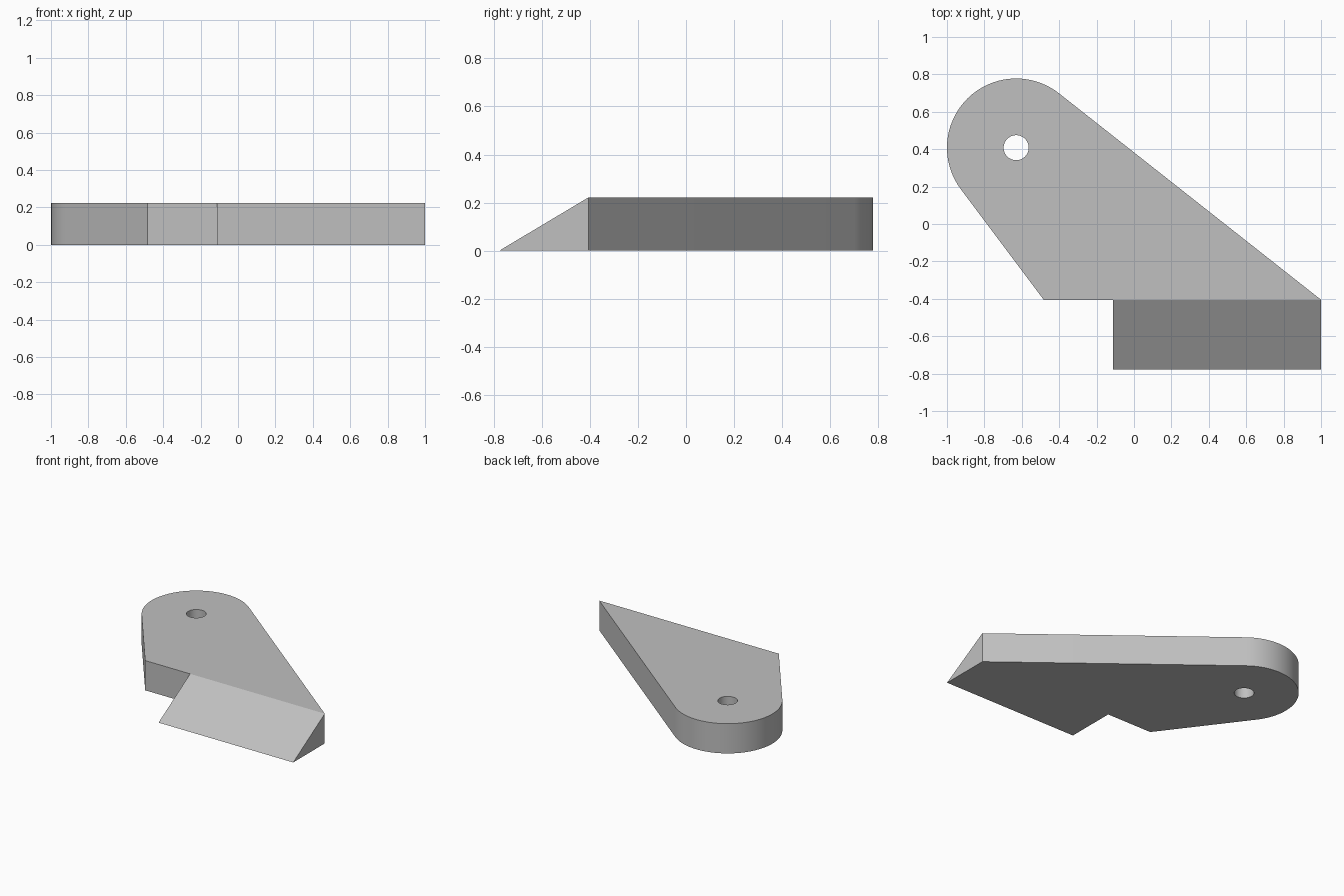
import bpy, bmesh
from math import cos, sin, radians, pi
from mathutils import Vector

cube = bpy.data.objects.get("Cube")
if cube:
    bpy.data.objects.remove(cube, do_unlink=True)

THICK = 0.222
FRONT_Y = -0.405
PIVOT = Vector((-0.63, 0.408))
RADIUS = 0.37

grey = bpy.data.materials.new("plain grey")
grey.use_nodes = True
colour = (0.53, 0.53, 0.53, 1)
grey.diffuse_color = colour
grey.node_tree.nodes["Principled BSDF"].inputs["Base Color"].default_value = colour


def prism(name, outline, offset):
    """Solid made by sweeping a closed outline along an offset."""
    bm = bmesh.new()
    face = bm.faces.new([bm.verts.new(p) for p in outline])
    swept = bmesh.ops.extrude_face_region(bm, geom=[face], use_keep_orig=True)
    moved = [v for v in swept["geom"] if isinstance(v, bmesh.types.BMVert)]
    bmesh.ops.translate(bm, verts=moved, vec=offset)
    bmesh.ops.recalc_face_normals(bm, faces=bm.faces)
    mesh = bpy.data.meshes.new(name)
    bm.to_mesh(mesh)
    bm.free()
    mesh.materials.append(grey)
    obj = bpy.data.objects.new(name, mesh)
    bpy.context.collection.objects.link(obj)
    return obj


def arc(radius, start, end, steps, z):
    """Points on an arc around the pivot."""
    angles = [start + (end - start) * i / steps for i in range(steps + 1)]
    return [(PIVOT.x + radius * cos(a), PIVOT.y + radius * sin(a), z) for a in angles]


# Plate: rounded end with tangent sides running to the straight front edge
outline = arc(RADIUS, radians(52), radians(217), 40, 0)
outline += [(-0.483, FRONT_Y, 0), (1, FRONT_Y, 0)]
plate = prism("lever_plate", outline, (0, 0, THICK))

# Pivot hole through the rounded end
cutter = prism("hole_cutter", arc(0.067, 0, 2 * pi, 48, -0.1)[:-1], (0, 0, 0.5))
cutter.hide_render = True
cut = plate.modifiers.new("pivot_hole", "BOOLEAN")
cut.operation = "DIFFERENCE"
cut.solver = "EXACT"
cut.object = cutter
bpy.ops.object.select_all(action="DESELECT")
plate.select_set(True)
bpy.context.view_layer.objects.active = plate
bpy.ops.object.modifier_apply(modifier=cut.name)
bpy.data.objects.remove(cutter, do_unlink=True)
bpy.ops.object.shade_smooth_by_angle(angle=radians(25))

# Ramp: triangular wedge along the front edge
section = [(-0.112, FRONT_Y, 0), (-0.112, -0.777, 0), (-0.112, FRONT_Y, THICK)]
prism("front_ramp", section, (1.112, 0, 0))
